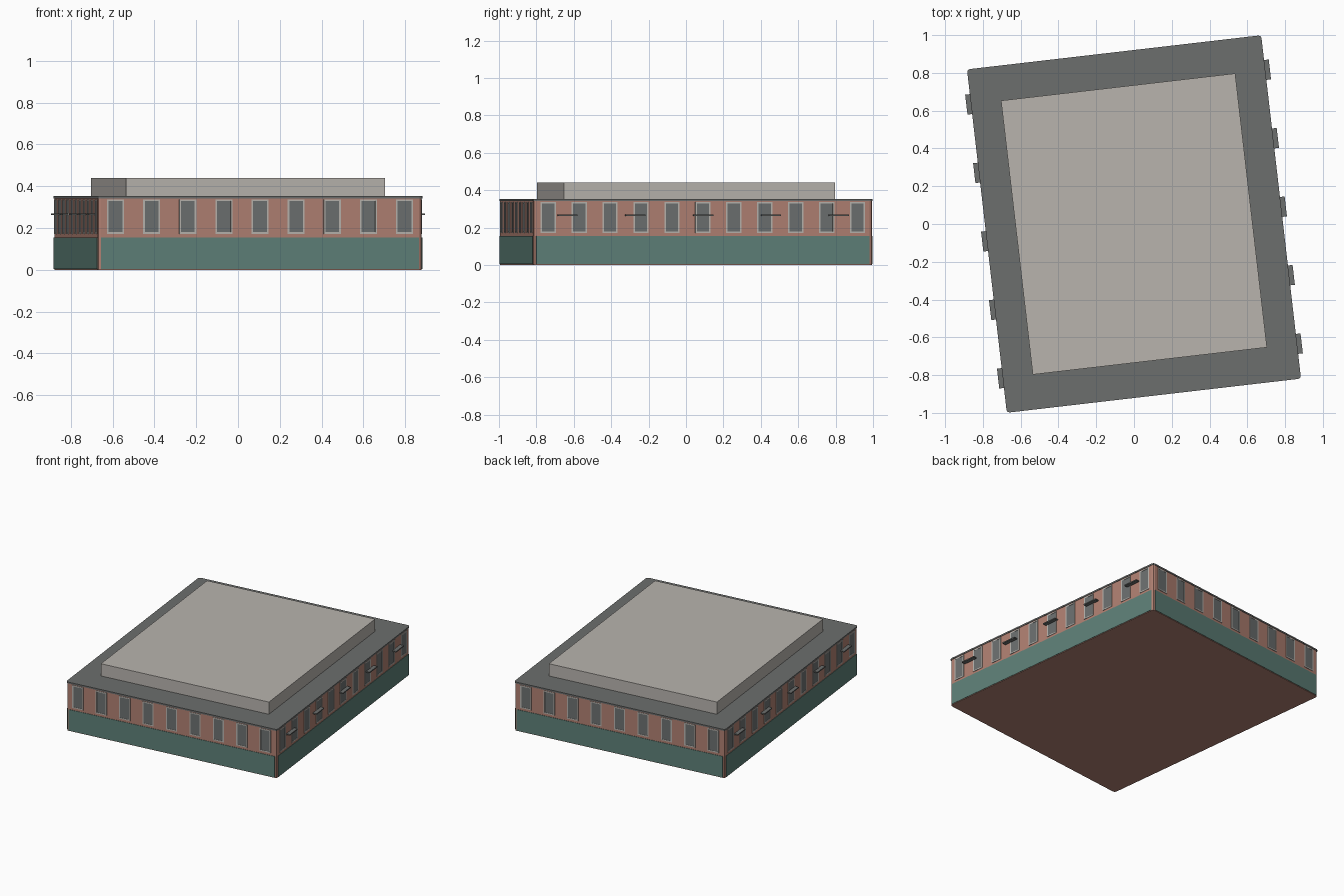
import bpy, bmesh, math
from mathutils import Matrix, Vector

if "Cube" in bpy.data.objects:
    bpy.data.objects.remove(bpy.data.objects["Cube"])

HW, HD = 0.784, 0.915            # half width / half depth of the building
TURN = math.radians(6.62)        # building is turned slightly on its plot


def material(name, rgb):
    m = bpy.data.materials.new(name)
    m.diffuse_color = (*rgb, 1)
    m.use_nodes = True
    m.node_tree.nodes["Principled BSDF"].inputs["Base Color"].default_value = m.diffuse_color
    return m


BRICK = material("brick", (0.434, 0.216, 0.168))
GREEN = material("green panel", (0.112, 0.216, 0.188))
ROOF = material("dark grey", (0.15, 0.156, 0.153))
STONE = material("light grey", (0.479, 0.456, 0.423))
GLASS = material("window grey", (0.15, 0.162, 0.162))


def add_box(bm, lo, hi, matrix):
    lo, hi = Vector(lo), Vector(hi)
    size = Matrix.Diagonal((*(hi - lo), 1))
    bmesh.ops.create_cube(bm, size=1, matrix=matrix @ Matrix.Translation((lo + hi) / 2) @ size)


def finish(bm, name, mat):
    mesh = bpy.data.meshes.new(name)
    bm.to_mesh(mesh)
    bm.free()
    mesh.materials.append(mat)
    ob = bpy.data.objects.new(name, mesh)
    bpy.context.collection.objects.link(ob)
    return ob


def block(name, hw, hd, z0, z1, mat, corner=0.0):
    bm = bmesh.new()
    add_box(bm, (-hw, -hd, z0), (hw, hd, z1), Matrix.Rotation(TURN, 4, 'Z'))
    if corner:
        upright = [e for e in bm.edges if abs(e.verts[0].co.z - e.verts[1].co.z) > 1e-4]
        bmesh.ops.bevel(bm, geom=upright, offset=corner, segments=2, profile=0.5, affect='EDGES')
    return finish(bm, name, mat)


# Main masses
block("brick_walls", HW - 0.003, HD - 0.003, 0.0, 0.342, BRICK, 0.015)
block("roof_slab", HW, HD, 0.341, 0.352, ROOF, 0.015)
block("upper_roof_block", 0.624, 0.73, 0.352, 0.44, STONE)

# Wall details: k = 0 front, 1 right, 2 back, 3 left
sides = ("front", "right", "back", "left")
for k, side in enumerate(sides):
    half, dist = (HW, HD) if k % 2 == 0 else (HD, HW)
    wall = dist - 0.003
    m = Matrix.Rotation(TURN + k * math.pi / 2, 4, 'Z')
    count, step = (9, 0.174) if k % 2 == 0 else (11, 0.1665)

    # Green lower cladding
    bm = bmesh.new()
    add_box(bm, (-half + 0.018, -wall - 0.003, 0.004), (half - 0.018, -wall + 0.002, 0.155), m)
    finish(bm, side + "_lower_panel", GREEN)

    # Windows with pale frames
    frames, panes = bmesh.new(), bmesh.new()
    for i in range(count):
        u = (i - (count - 1) / 2) * step
        w, t, z0, z1 = 0.041, 0.008, 0.172, 0.336
        y0, y1 = -wall - 0.003, -wall + 0.002
        for s in (-1, 1):
            a, b = sorted((u + s * w, u + s * (w - t)))
            add_box(frames, (a, y0, z0), (b, y1, z1), m)
        add_box(frames, (u - w + t, y0, z0), (u + w - t, y1, z0 + t), m)
        add_box(frames, (u - w + t, y0, z1 - t), (u + w - t, y1, z1), m)
        add_box(panes, (u - w + t, y0 + 0.0015, z0 + t), (u + w - t, y1, z1 - t), m)
    finish(frames, side + "_window_frames", STONE)
    finish(panes, side + "_window_panes", GLASS)

    # Small flat canopies on the long sides
    if k % 2:
        bm = bmesh.new()
        for i in range(-2, 3):
            u = i * 0.365
            add_box(bm, (u - 0.053, -wall - 0.028, 0.261), (u + 0.053, -wall + 0.002, 0.269), m)
        finish(bm, side + "_canopies", ROOF)
